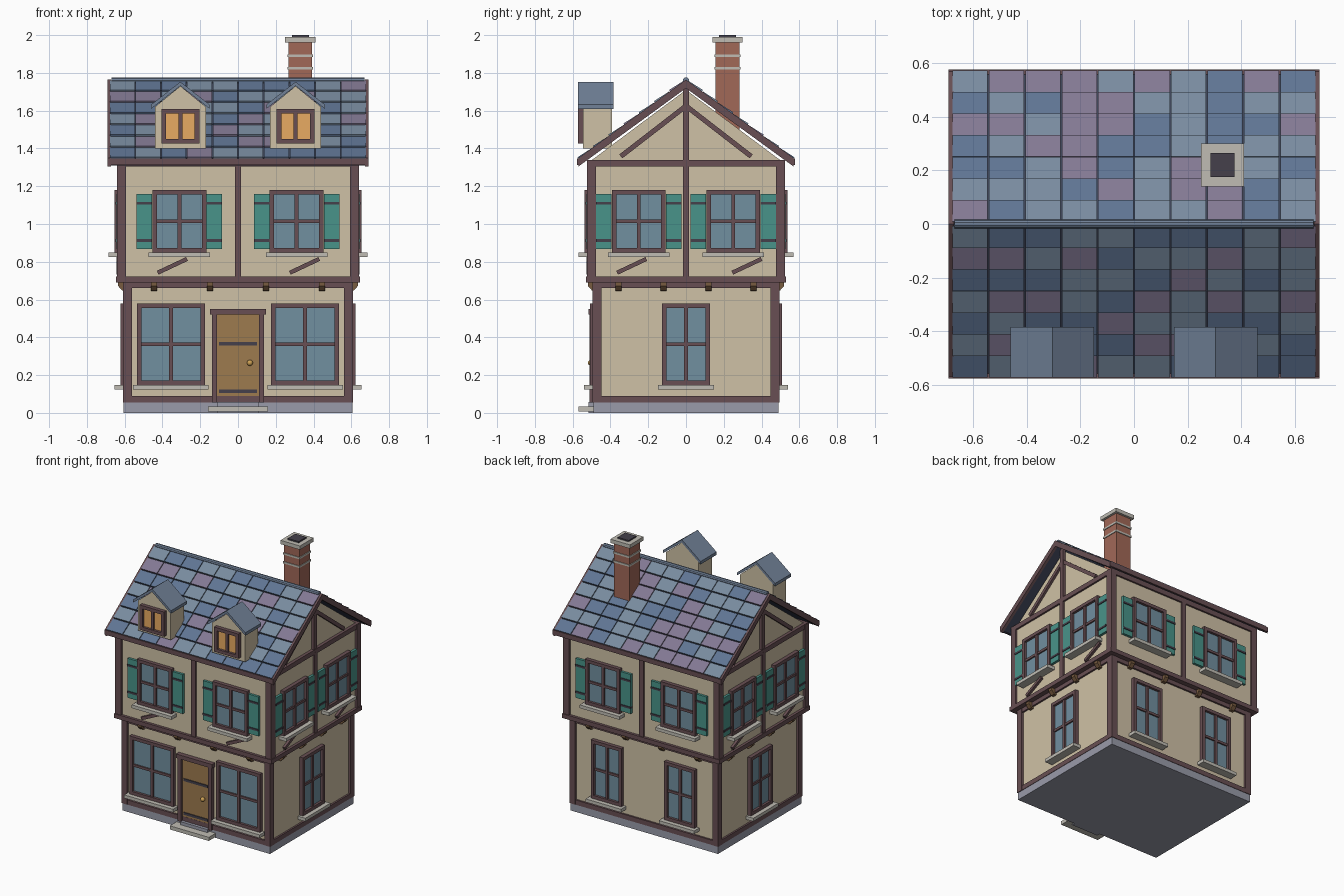
import bpy, bmesh, math, random
from mathutils import Matrix, Vector

if "Cube" in bpy.data.objects:
    bpy.data.objects.remove(bpy.data.objects["Cube"])

random.seed(4)
MATS = {}


def material(name, rgb):
    m = bpy.data.materials.new(name)
    m.diffuse_color = (*[(c / 255) ** 2.2 for c in rgb], 1)
    m.use_nodes = True
    m.node_tree.nodes["Principled BSDF"].inputs["Base Color"].default_value = m.diffuse_color
    MATS[name] = m


for n, c in dict(plaster=(206, 192, 164), timber=(104, 80, 84), stone=(152, 154, 168), sill=(190, 187, 178),
                 glass=(112, 142, 158), shutter=(74, 146, 136), iron=(70, 66, 76), door=(156, 122, 80),
                 brass=(205, 160, 85), glow=(232, 170, 98), brick=(160, 104, 88), slate=(96, 116, 146),
                 pale_slate=(120, 138, 158), plum=(130, 120, 146), lead=(112, 128, 150),
                 dark_roof=(62, 68, 86), corbel=(120, 92, 66)).items():
    material(n, c)


def finish(name, bm, mat):
    bmesh.ops.recalc_face_normals(bm, faces=bm.faces)
    me = bpy.data.meshes.new(name)
    bm.to_mesh(me)
    bm.free()
    ob = bpy.data.objects.new(name, me)
    bpy.context.collection.objects.link(ob)
    me.materials.append(MATS[mat])
    return ob


def boxes(name, mat, items, M=Matrix()):
    """items: (x0, x1, y0, y1, z0, z1) or a full matrix for a unit cube"""
    bm = bmesh.new()
    for it in items:
        if not isinstance(it, Matrix):
            x0, x1, y0, y1, z0, z1 = it
            it = (Matrix.Translation(((x0 + x1) / 2, (y0 + y1) / 2, (z0 + z1) / 2))
                  @ Matrix.Diagonal((x1 - x0, y1 - y0, z1 - z0, 1)))
        bmesh.ops.create_cube(bm, size=1, matrix=M @ it)
    return finish(name, bm, mat)


def prism(name, mat, pts, axis, spans, M=Matrix()):
    """extrude a profile: axis 'x' takes (y, z) points, axis 'y' takes (x, z)"""
    bm = bmesh.new()
    for a, b in spans:
        place = (lambda p, t: (t, p[0], p[1])) if axis == 'x' else (lambda p, t: (p[0], t, p[1]))
        f = bm.faces.new([bm.verts.new(M @ Vector(place(p, a))) for p in pts])
        r = bmesh.ops.extrude_face_region(bm, geom=[f])
        d = M.to_3x3() @ Vector(place((0, 0), b - a))
        bmesh.ops.translate(bm, vec=d, verts=[g for g in r['geom'] if isinstance(g, bmesh.types.BMVert)])
    return finish(name, bm, mat)


def beam(p, q, d0, d1, w):
    """matrix of a slanted bar on a face, from p to q in (u, z)"""
    du, dz = q[0] - p[0], q[1] - p[1]
    return (Matrix.Translation(((p[0] + q[0]) / 2, -(d0 + d1) / 2, (p[1] + q[1]) / 2))
            @ Matrix.Rotation(-math.atan2(dz, du), 4, 'Y')
            @ Matrix.Diagonal((math.hypot(du, dz), d1 - d0, w, 1)))


def window(name, M, u, w, z0, z1, d, sill=True, shutters=False, glass='glass', panes=2):
    a, b, t, o = u - w / 2, u + w / 2, 0.024, d + 0.028
    boxes(name + "_glass", glass, [(a + .01, b - .01, -d - .01, -d + .02, z0 + .01, z1 - .01)], M)
    bars = [(a, a + t, -o, -d, z0, z1), (b - t, b, -o, -d, z0, z1),
            (a, b, -o, -d, z0, z0 + t), (a, b, -o, -d, z1 - t, z1),
            (u - .01, u + .01, -o + .005, -d, z0, z1)]
    if panes == 2:
        zm = (z0 + z1) / 2
        bars.append((a, b, -d - .02, -d, zm - .009, zm + .009))
    boxes(name + "_frame", 'timber', bars, M)
    if sill:
        boxes(name + "_sill", 'sill', [(a - .02, b + .02, -d - .06, -d, z0 - .024, z0)], M)
    if shutters:
        sides = [(a - .084, a - .002), (b + .002, b + .084)]
        boxes(name + "_shutters", 'shutter', [(s, e, -d - .018, -d, z0 + .02, z1 - .02) for s, e in sides], M)
        boxes(name + "_shutter_straps", 'iron', [(s, e, -d - .023, -d, z - .007, z + .007)
                                                 for s, e in sides for z in (z0 + .065, z1 - .07)], M)


# Main masses
boxes("plinth", 'stone', [(-.605, .605, -.49, .49, 0, .06)])
boxes("ground_floor_walls", 'plaster', [(-.595, .595, -.48, .48, .055, .70)])
boxes("upper_floor_walls", 'plaster', [(-.625, .625, -.51, .51, .695, 1.335)])
prism("gable_walls", 'plaster', [(-.51, 1.33), (.51, 1.33), (0, 1.71)], 'x', [(-.615, .615)])

# Corner posts and horizontal timbers
S = (-1, 1)
posts = [(min(s * .562, s * .61), max(s * .562, s * .61), min(t * .447, t * .495), max(t * .447, t * .495), .055, .69)
         for s in S for t in S]
posts += [(min(s * .592, s * .64), max(s * .592, s * .64), min(t * .477, t * .525), max(t * .477, t * .525), .69, 1.335)
          for s in S for t in S]
boxes("corner_posts", 'timber', posts)
boxes("floor_beams", 'timber', [(-.608, .608, -.493, .493, .055, .09), (-.608, .608, -.493, .493, .66, .69),
                                (-.645, .645, -.53, .53, .69, .722), (-.638, .638, -.523, .523, 1.305, 1.34)])

# Four faces: windows, studs, braces, corbels
for k, face in enumerate(("front", "right", "back", "left")):
    M = Matrix.Rotation(k * math.pi / 2, 4, 'Z')
    long = k % 2 == 0
    g, up = (.48, .51) if long else (.595, .625)
    cu = .31 if long else .25
    studs = [(-.017, .017, -up - .014, -up, .70, 1.32)]
    if face != "back":
        studs += [beam((c - .115 + e, .742), (c + .04 + e, .815), up, up + .018, .022)
                  for c, e in ((-cu, 0), (cu, .08 if long else .11))]
    boxes(face + "_stud_and_braces", 'timber', studs, M)
    for i, s in enumerate(S):
        window(f"{face}_upper_window_{i}", M, s * cu, .285, .848, 1.18, up, shutters=True)
    step = .297 if long else .238
    prism(face + "_corbels", 'corbel', [(-g, .69), (-g - .04, .69), (-g - .04, .672), (-g - .018, .648), (-g, .645)], 'x',
          [(step * j - .016, step * j + .016) for j in (-1.5, -.5, .5, 1.5)], M)
    lower = {"front": [(-.355, .36), (.355, .36)], "back": [(-.3, .25), (.3, .25)]}.get(face, [(0, .255)])
    for i, (u, w) in enumerate(lower):
        window(f"{face}_ground_window_{i}", M, u, w, .147, .578, g)
    if not long:  # gable truss
        x = .615
        boxes(face + "_gable_truss", 'timber',
              [(-.016, .016, -x - .02, -x, 1.33, 1.72)]
              + [beam((s * .345, 1.358), (0, 1.625), x, x + .017, .026) for s in S], M)

# Door and step
boxes("door_leaf", 'door', [(-.112, .112, -.492, -.47, .055, .525)])
boxes("door_frame", 'timber', [(-.138, -.11, -.51, -.47, .055, .53), (.11, .138, -.51, -.47, .055, .53),
                               (-.148, .148, -.515, -.47, .52, .55)])
boxes("door_straps", 'iron', [(-.1, .1, -.498, -.48, z - .009, z + .009) for z in (.115, .365)])
bm = bmesh.new()
bmesh.ops.create_uvsphere(bm, u_segments=12, v_segments=8, radius=.016, matrix=Matrix.Translation((.063, -.503, .265)))
for f in bm.faces:
    f.smooth = True
finish("door_knob", bm, 'brass')
boxes("door_step", 'sill', [(-.16, .16, -.57, -.48, .008, .035), ])
boxes("door_threshold", 'stone', [(-.11, .11, -.515, -.48, 0, .058)])

# Roof deck, rake boards and fascias
EY, EZ, RZ = .565, 1.337, 1.752


def chevron(hw, ez, pz, th, dz=0):
    return [(-hw, ez + dz), (0, pz + dz), (hw, ez + dz), (hw, ez + dz - th), (0, pz + dz - th), (-hw, ez + dz - th)]


prism("roof_deck", 'dark_roof', chevron(EY, EZ, RZ, .028), 'x', [(-.675, .675)])
prism("rake_boards", 'timber', chevron(EY + .005, EZ, RZ, .045, .012), 'x', [(-.692, -.672), (.672, .692)])
boxes("eave_fascias", 'timber', [(-.692, .692, -.576, -.558, 1.313, 1.348), (-.692, .692, .558, .576, 1.313, 1.348)])

# Roof tiles: 7 courses of 10 on each slope, in three slate colours
slope = math.atan2(RZ - EZ, EY)
course = math.hypot(RZ - EZ, EY) / 7
tiles = {'slate': [], 'pale_slate': [], 'plum': []}
for s in S:
    for r in range(7):
        for c in range(10):
            t = (r + .5) / 7
            pos = Vector(((c - 4.5) * .136, s * EY * (1 - t), EZ + (RZ - EZ) * t))
            pos += Vector((0, s * math.sin(slope), math.cos(slope))) * .009
            m = (Matrix.Translation(pos) @ Matrix.Rotation(-s * (slope - math.radians(4)), 4, 'X')
                 @ Matrix.Diagonal((.131, course * .95, .013, 1)))
            tiles[random.choice(list(tiles))].append(m)
for colour, ms in tiles.items():
    boxes("roof_tiles_" + colour, colour, ms)
bm = bmesh.new()
bmesh.ops.create_cone(bm, cap_ends=True, segments=10, radius1=.017, radius2=.017, depth=1.34,
                      matrix=Matrix.Translation((0, 0, RZ + .008)) @ Matrix.Rotation(math.pi / 2, 4, 'Y'))
finish("ridge_cap", bm, 'lead')

# Dormers
for i, s in enumerate(S):
    M = Matrix.Translation((s * .305, 0, 0))
    n = f"dormer_{i}"
    prism(n + "_body", 'plaster', [(-.135, 1.40), (.135, 1.40), (.135, 1.62), (0, 1.73), (-.135, 1.62)], 'y',
          [(-.545, -.392)], M)
    prism(n + "_roof", 'lead', chevron(.155, 1.632, 1.753, .022), 'y', [(-.572, -.385)], M)
    window(n + "_window", M, 0, .2, 1.425, 1.608, .545, sill=False, glass='glow', panes=1)

# Chimney
X, Y = .33, .22


def around(h, z0, z1):
    return (X - h, X + h, Y - h, Y + h, z0, z1)


boxes("chimney_stack", 'brick', [around(.063, 1.5, 1.965)])
boxes("chimney_bands", 'sill', [around(.068, z - .007, z + .007) for z in (1.825, 1.89)])
boxes("chimney_cap", 'sill', [around(.08, 1.962, 1.99)])
boxes("chimney_flue", 'iron', [around(.045, 1.98, 2.0)])
